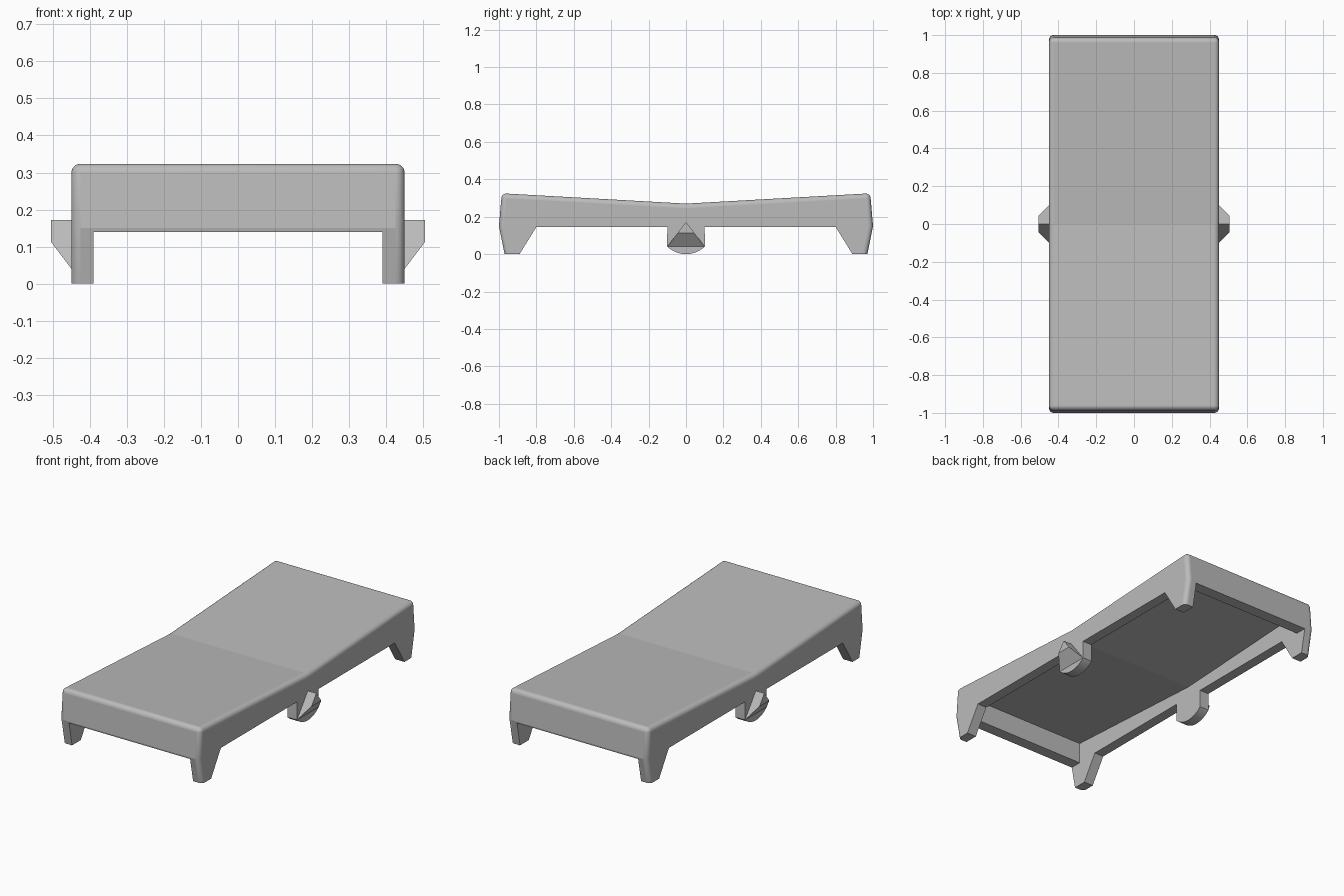
import bpy, bmesh, math

cube = bpy.data.objects.get("Cube")
if cube:
    bpy.data.objects.remove(cube, do_unlink=True)

grey = bpy.data.materials.new("plain grey")
grey.use_nodes = True
color = (0.5, 0.5, 0.5, 1)
grey.diffuse_color = color
grey.node_tree.nodes["Principled BSDF"].inputs["Base Color"].default_value = color


def link(name, bm):
    bmesh.ops.recalc_face_normals(bm, faces=bm.faces)
    mesh = bpy.data.meshes.new(name)
    bm.to_mesh(mesh)
    bm.free()
    mesh.materials.append(grey)
    obj = bpy.data.objects.new(name, mesh)
    bpy.context.collection.objects.link(obj)
    return obj


def prism(profile, half_width):
    """Side profile (y, z) extruded across x."""
    bm = bmesh.new()
    face = bm.faces.new([bm.verts.new((-half_width, y, z)) for y, z in profile])
    ext = bmesh.ops.extrude_face_region(bm, geom=[face])["geom"]
    moved = [v for v in ext if isinstance(v, bmesh.types.BMVert)]
    bmesh.ops.translate(bm, verts=moved, vec=(2 * half_width, 0, 0))
    bmesh.ops.recalc_face_normals(bm, faces=bm.faces)
    return bm


def mirrored(half):
    """Complete a profile given for +y, running outwards from the middle."""
    return [(-y, z) for y, z in reversed(half) if y > 0] + half


WIDTH, WALL = 0.45, 0.39

# Solid cover with a shallow valley across its top
bm = prism(mirrored([(0, 0.27), (0.985, 0.325), (1.0, 0.15), (0.97, 0)]), WIDTH)


def is_rounded(edge):
    a, b = (v.co for v in edge.verts)
    z = (a.z + b.z) / 2
    crosswise = abs(a.x - b.x) > 0.1
    return z > 0.3 if crosswise else z > 0.01


bmesh.ops.bevel(bm, geom=[e for e in bm.edges if is_rounded(e)], offset=0.025,
                segments=6, profile=0.5, affect='EDGES')
for f in bm.faces:
    f.smooth = f.calc_area() < 0.06 and max(abs(c) for c in f.normal) < 0.995
cover = link("cover_shell", bm)

# Cutters: inner hollow, gap below the end walls, gaps between feet and side tabs
hollow = prism(mirrored([(0, 0.21), (0.93, 0.262), (0.93, -0.1)]), WALL)
end_gap = prism(mirrored([(1.2, 0.14), (1.2, -0.1)]), WALL)
R = 0.145
arc = [(R * math.sin(math.radians(a)), R - R * math.cos(math.radians(a)))
       for a in range(0, 45, 4)]
side_gap = prism(mirrored(arc + [(0.1, 0.145), (0.8, 0.145), (0.952, -0.1)]), 0.6)

bpy.context.view_layer.objects.active = cover
for i, cut in enumerate((hollow, end_gap, side_gap)):
    cutter = link("cutter", cut)
    cutter.hide_render = True
    mod = cover.modifiers.new("cut", 'BOOLEAN')
    mod.operation, mod.solver, mod.object = 'DIFFERENCE', 'EXACT', cutter
    bpy.ops.object.modifier_apply(modifier=mod.name)
    bpy.data.objects.remove(cutter, do_unlink=True)

# Wedge-shaped catches on the outer side of each tab
for side, name in ((1, "left_catch"), (-1, "right_catch")):
    bm = bmesh.new()
    for x, half, low in ((WIDTH - 0.01, 0.1, 0.04), (WIDTH, 0.1, 0.04), (0.505, 0.045, 0.113)):
        for y, z in ((0, 0.172), (half, low), (-half, low)):
            bm.verts.new((side * x, y, z))
    bmesh.ops.convex_hull(bm, input=bm.verts)
    link(name, bm)
